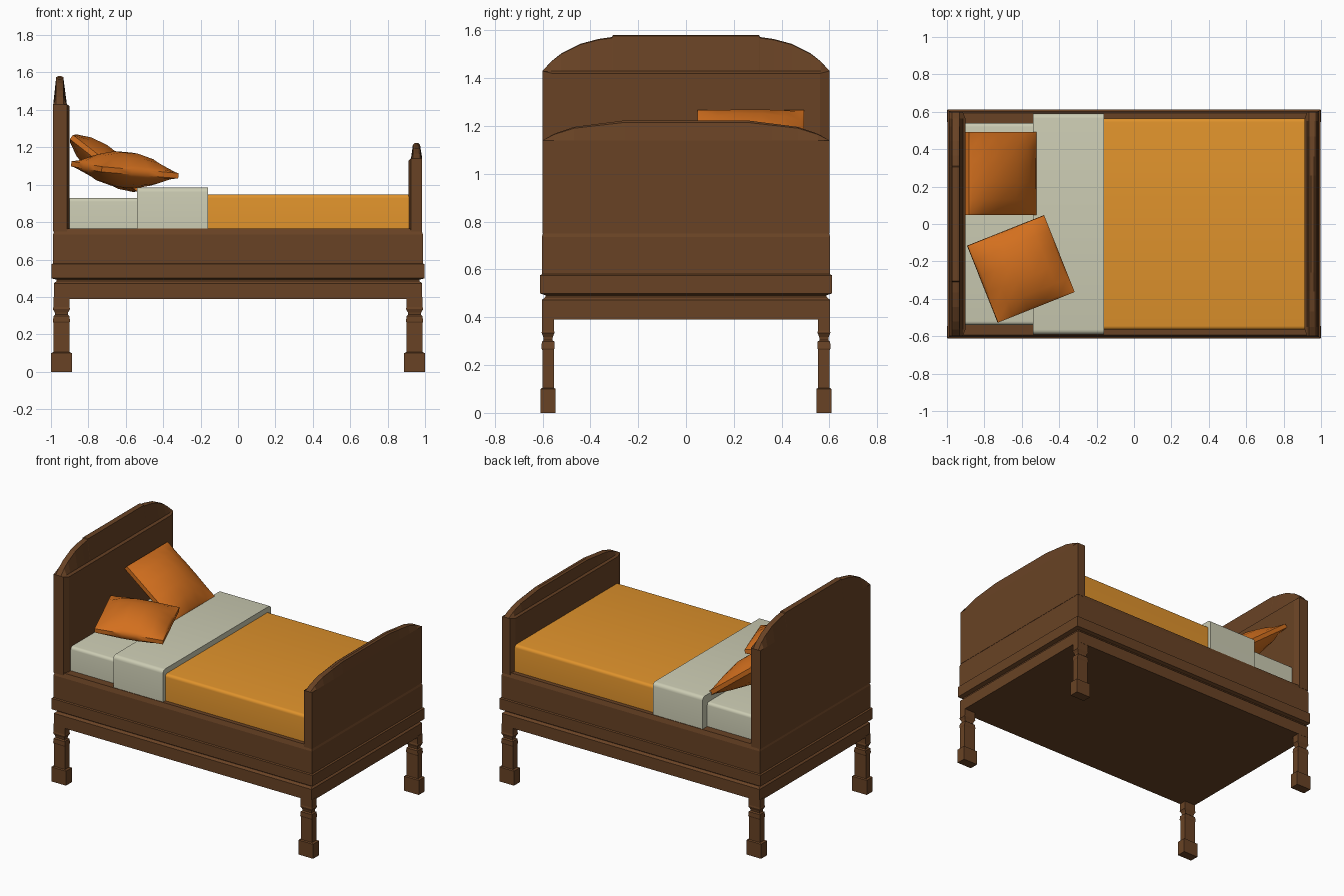
import bpy, bmesh, math
from mathutils import Vector

if "Cube" in bpy.data.objects:
    bpy.data.objects.remove(bpy.data.objects["Cube"])


def material(name, rgb):
    m = bpy.data.materials.new(name)
    m.diffuse_color = (*rgb, 1)
    m.use_nodes = True
    m.node_tree.nodes["Principled BSDF"].inputs["Base Color"].default_value = m.diffuse_color
    return m


WOOD = material("wood", (0.14, 0.055, 0.018))
CREAM = material("cream_linen", (0.6, 0.6, 0.45))
OCHRE = material("ochre_cloth", (0.74, 0.29, 0.025))
RUST = material("rust_cloth", (0.65, 0.16, 0.013))


def finish(name, bm, mat, smooth=None):
    bmesh.ops.recalc_face_normals(bm, faces=bm.faces)
    me = bpy.data.meshes.new(name)
    bm.to_mesh(me)
    bm.free()
    ob = bpy.data.objects.new(name, me)
    bpy.context.collection.objects.link(ob)
    me.materials.append(mat)
    if smooth:
        bpy.ops.object.select_all(action='DESELECT')
        ob.select_set(True)
        bpy.context.view_layer.objects.active = ob
        bpy.ops.object.shade_smooth_by_angle(angle=math.radians(smooth))
    return ob


def loft(name, rings, mat, smooth=None):
    """Skin a closed solid through rings of equal point count."""
    bm = bmesh.new()
    loops = [[bm.verts.new(p) for p in ring] for ring in rings]
    n = len(loops[0])
    for a, b in zip(loops, loops[1:]):
        for i in range(n):
            j = (i + 1) % n
            bm.faces.new((a[i], a[j], b[j], b[i]))
    bm.faces.new(loops[0])
    bm.faces.new(loops[-1])
    return finish(name, bm, mat, smooth)


def rect(cx, cy, hx, hy, z):
    return [(cx + sx * hx, cy + sy * hy, z)
            for sx, sy in ((-1, -1), (1, -1), (1, 1), (-1, 1))]


# Legs: square turned profile (z, half x, half y)
LEG = [(0, .056, .032), (.10, .056, .032), (.105, .043, .024), (.262, .043, .024),
       (.27, .046, .027), (.298, .042, .026), (.305, .034, .018), (.318, .036, .02),
       (.335, .046, .027), (.345, .043, .025), (.40, .043, .025)]
for ex, xn in ((-1, "head"), (1, "foot")):
    for ey, yn in ((-1, "front"), (1, "back")):
        loft(f"{xn}_{yn}_leg",
             [rect(ex * .944, ey * .577, hx, hy, z) for z, hx, hy in LEG], WOOD)

# Bed frame with stepped mouldings (z, half x, half y)
FRAME = [(.39, .985, .603), (.472, .985, .603), (.485, .97, .588), (.492, .97, .588),
         (.50, .998, .611), (.575, .998, .611), (.58, .988, .603), (.735, .988, .603),
         (.765, .978, .594)]
loft("bed_frame", [rect(0, 0, hx, hy, z) for z, hx, hy in FRAME], WOOD)


def end_board(name, slices, arch, z_side):
    """Arched board: slices = (x, half width, arch scale, drop)."""
    rings = []
    for x, hw, k, drop in slices:
        half = [(y * hw, z_side - drop + k * dz) for y, dz in arch]
        ring = [(x, -hw, .75)] + [(x, -y, z) for y, z in half]
        ring += [(x, y, z) for y, z in reversed(half)] + [(x, hw, .75)]
        rings.append(ring)
    loft(name, rings, WOOD)


# Headboard and footboard
end_board("headboard",
          [(-.988, .60, 0, 0), (-.972, .60, .97, 0), (-.962, .60, 1, 0),
           (-.945, .60, 1, 0), (-.934, .60, .97, 0), (-.915, .60, 0, 0), (-.90, .56, 0, .01)],
          [(1, 0), (.94, .04), (.87, .073), (.74, .113), (.61, .134), (.515, .142), (.51, .15)], 1.43)
end_board("footboard",
          [(.985, .60, 0, 0), (.973, .60, .9, 0), (.963, .60, 1, 0),
           (.946, .60, 1, 0), (.935, .60, .9, 0), (.925, .60, 0, 0), (.912, .56, 0, .01)],
          [(1, 0), (.92, .027), (.78, .056), (.6, .07), (.43, .083)], 1.14)


# Bedding: slabs with rounded long top edges
def slab(name, x0, x1, hy, z1, r, mat):
    arc = [(hy - r + r * math.cos(t), z1 - r + r * math.sin(t))
           for t in (math.pi / 2 * i / 4 for i in range(5))]
    prof = [(hy, .755)] + arc + [(-y, z) for y, z in reversed(arc)] + [(-hy, .755)]
    loft(name, [[(x, y, z) for y, z in prof] for x in (x0, x1)], mat, 40)


slab("mattress", -.905, -.50, .54, .93, .02, CREAM)
slab("folded_sheet", -.54, -.16, .59, .985, .025, CREAM)
slab("blanket", -.165, .915, .565, .948, .02, OCHRE)


# Pillows: bulged grids with a thin rim
def pillow(name, centre, u, v, bulge):
    c, u, v = Vector(centre), Vector(u), Vector(v)
    n = u.cross(v).normalized()
    ticks = [-1, -.94, -.62, -.22, .22, .62, .94, 1]
    m = len(ticks)
    bm = bmesh.new()
    grids = []
    for side in (1, -1):
        grid = []
        for a in ticks:
            row = []
            for b in ticks:
                h = .014 + bulge * ((1 - a * a) * (1 - b * b)) ** .75
                row.append(bm.verts.new(c + u * a / 2 + v * b / 2 + n * h * side))
            grid.append(row)
        for i in range(m - 1):
            for j in range(m - 1):
                bm.faces.new((grid[i][j], grid[i + 1][j], grid[i + 1][j + 1], grid[i][j + 1]))
        grids.append(grid)
    edge = ([(i, 0) for i in range(m - 1)] + [(m - 1, j) for j in range(m - 1)]
            + [(i, m - 1) for i in range(m - 1, 0, -1)] + [(0, j) for j in range(m - 1, 0, -1)])
    t, b = grids
    for (i, j), (k, l) in zip(edge, edge[1:] + edge[:1]):
        bm.faces.new((t[i][j], t[k][l], b[k][l], b[i][j]))
    finish(name, bm, RUST, 40)


pillow("back_pillow", (-.711, .27, 1.115), (.36, 0, -.28), (0, .445, 0), .075)
pillow("front_pillow", (-.605, -.24, 1.08), (.41, .163, -.035), (-.163, .41, .03), .085)
